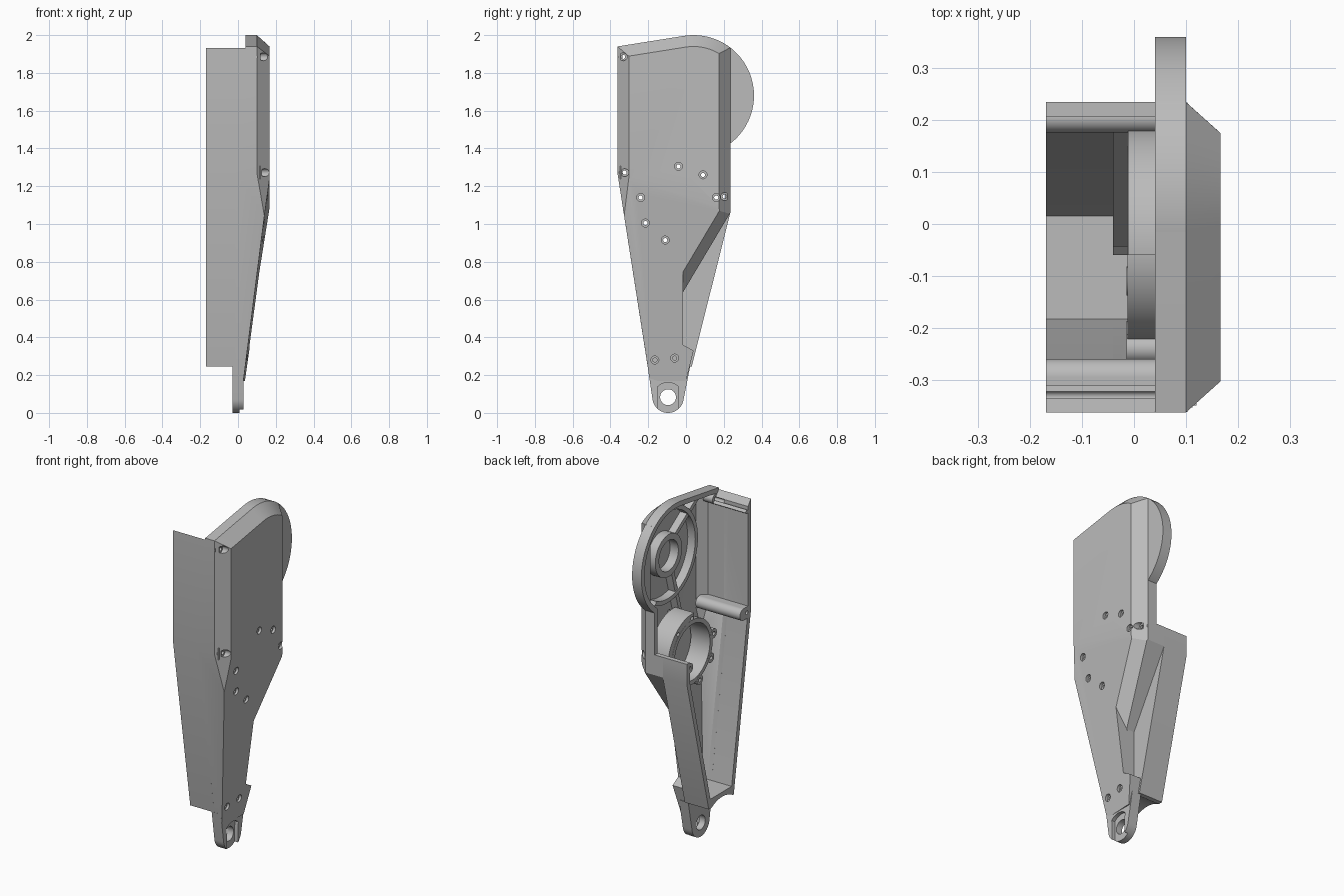
import bpy, bmesh, math
from mathutils import Vector

cube = bpy.data.objects.get("Cube")
if cube:
    bpy.data.objects.remove(cube)

grey = bpy.data.materials.new("matte grey")
grey.use_nodes = True
colour = (0.5, 0.5, 0.5, 1)
grey.diffuse_color = colour
grey.node_tree.nodes["Principled BSDF"].inputs["Base Color"].default_value = colour

TOP_X, RIM_X, OPEN_X, STEP_X = 0.167, 0.10, -0.17, -0.013
WALL = 0.028
FLOOR_X = TOP_X - WALL
HIP = (0.04, 1.68)
MOTOR = (-0.04, 1.105)
ANKLE = (-0.095, 0.083)
cutters = set()


def finish(name, bm):
    bmesh.ops.recalc_face_normals(bm, faces=bm.faces)
    mesh = bpy.data.meshes.new(name)
    bm.to_mesh(mesh)
    bm.free()
    mesh.materials.append(grey)
    obj = bpy.data.objects.new(name, mesh)
    bpy.context.collection.objects.link(obj)
    return obj


def arc(centre, r, a0, a1, steps):
    angles = [math.radians(a0 + (a1 - a0) * i / steps) for i in range(steps + 1)]
    return [(centre[0] + r * math.cos(a), centre[1] + r * math.sin(a)) for a in angles]


def prism(name, outline, x0, x1, planes=()):
    """Extrude a y-z outline along x, then trim it with planes."""
    bm = bmesh.new()
    near, far = ([bm.verts.new((x, y, z)) for y, z in outline] for x in (x0, x1))
    bm.faces.new(near)
    bm.faces.new(far)
    for i in range(len(outline)):
        bm.faces.new((near[i - 1], near[i], far[i], far[i - 1]))
    for co, no in planes:
        bmesh.ops.bisect_plane(bm, geom=bm.verts[:] + bm.edges[:] + bm.faces[:],
                               dist=1e-5, plane_co=co, plane_no=no, clear_outer=True)
        rim = [e for e in bm.edges if e.is_boundary]
        if rim:
            bmesh.ops.holes_fill(bm, edges=rim, sides=0)
    return finish(name, bm)


def cylinder(name, centre, r, x0, x1, steps=40):
    return prism(name, arc(centre, r, 0, 360, steps)[:-1], x0, x1)


def sector(name, centre, r0, r1, a0, a1, x0, x1):
    return prism(name, arc(centre, r1, a0, a1, 48) + arc(centre, r0, a1, a0, 48), x0, x1)


def rib(name, start, end, width, x0, x1):
    s, e = Vector(start), Vector(end)
    d = (e - s).normalized()
    side = Vector((-d.y, d.x)) * width / 2
    return prism(name, [tuple(q) for q in (s + side, e + side, e - side, s - side)], x0, x1)


def cut(obj, *tools):
    for tool in tools:
        tool.hide_render = True
        cutters.add(tool)
        mod = obj.modifiers.new("cut", 'BOOLEAN')
        mod.operation, mod.solver, mod.object = 'DIFFERENCE', 'EXACT', tool
        bpy.context.view_layer.objects.active = obj
        bpy.ops.object.modifier_apply(modifier=mod.name)
    return obj


def normals(outline):
    pairs = zip(outline, outline[1:] + outline[:1])
    return [Vector((a[1] - b[1], b[0] - a[0])).normalized() for a, b in pairs]


def inset(outline, d):
    ns, result = normals(outline), []
    for i, p in enumerate(outline):
        a, b = ns[i - 1], ns[i]
        result.append(tuple(Vector(p) - (a + b) * d / (1 + a.dot(b))))
    return result


# Outlines: the notched outer cover and the fuller open frame
upper = [(-0.363, 1.27), (-0.363, 1.94)] + arc(HIP, 0.32, 100, 52.5, 8) + [(0.235, 1.06)]
cover = upper + [(-0.015, 0.64), (-0.015, 0.36), (0.04, 0.33), (0.0, 0.17), (-0.191, 0.17)]
frame = upper + [(0.03, 0.245), (-0.203, 0.245)]

# Sloped rim around the cover and the long taper towards the ankle
cover_planes = []
for p, n in list(zip(cover, normals(cover)))[:len(upper) - 1]:
    no = Vector((0.06, 0.067 * n.x, 0.067 * n.y)).normalized()
    cover_planes.append((Vector((RIM_X, p[0], p[1])), no))
a, b, c = (Vector(v) for v in ((TOP_X, -0.363, 1.26), (TOP_X, 0.235, 1.07), (0.03, -0.09, 0.15)))
taper = (b - a).cross(c - a).normalized()
cover_planes.append((a, taper if taper.x > 0 else -taper))


def plane_x(plane, y, z):
    co, no = plane
    return co.x - (no.y * (y - co.y) + no.z * (z - co.z)) / no.x


def outer_x(y, z):
    return min([plane_x(plane, y, z) for plane in cover_planes] + [TOP_X])


# Bevel along the diagonal edge of the notch, following the taper
n = normals(cover)[len(upper) - 1]
p0, p1 = (Vector(p) for p in cover[len(upper) - 1:len(upper) + 1])
q0 = p0 - n * 0.055
e0, e1, i0 = (Vector((plane_x(cover_planes[-1], *p) - drop, p.x, p.y))
              for p, drop in ((p0, 0.06), (p1, 0.06), (q0, 0)))
slant = (e1 - e0).cross(i0 - e0).normalized()
slant = slant if slant.x > 0 else -slant


def notch_bevel(name, y, depth):
    box = [(y, 0.5), (y, 1.4), (0.4, 1.4), (0.4, 0.5)]
    return prism(name, box, -0.1, 0.4, [(e0 - slant * depth, -slant)])


# Cutting volumes
inner_planes = [(co - no * WALL, no) for co, no in cover_planes]
floor_plane = (Vector((0, 0, 0.3)), Vector((0, 0, -1)))
cover_cavity = prism("cover_cavity", inset(cover, WALL), -0.3, FLOOR_X,
                     inner_planes + [floor_plane])
cut(cover_cavity, notch_bevel("inner_bevel", -0.06, 0.02))
frame_cavity = prism("frame_cavity", inset(frame, WALL), -0.3, -0.04, [floor_plane])
top_opening = prism("top_opening", [(-0.372, 1.942), (-0.372, 2.2), (0.5, 2.2), (0.5, 1.18),
                                    (-0.26, 1.18), (-0.26, 1.8)], -0.4, 0.04)
hip_opening = cylinder("hip_opening", HIP, 0.29, -0.4, 0.088, 64)
ankle_arch = cylinder("ankle_arch", ANKLE, 0.19, -0.4, -0.031, 64)

# Screw holes with counterbores
motor_holes = [(-0.04, 1.305), (0.09, 1.26), (0.16, 1.14),
               (-0.24, 1.14), (-0.215, 1.005), (-0.11, 0.915)]
post_holes = [(-0.333, 1.885), (-0.325, 1.272), (0.205, 1.145)]
ankle_holes = [(-0.165, 0.28), (-0.06, 0.29)]
holes = []
for p in motor_holes + post_holes + ankle_holes:
    holes.append((p, cylinder("screw_hole", p, 0.011, -0.35, 0.3, 16),
                  cylinder("screw_seat", p, 0.021, outer_x(*p) - 0.015, 0.3, 20)))

# Main shell
shell = prism("outer_cover", cover, STEP_X, TOP_X, cover_planes)
cut(shell, notch_bevel("outer_bevel", -0.0151, 0), cover_cavity, top_opening, hip_opening)
for p, drill, seat in holes:
    cut(shell, drill, seat)
walls = prism("side_walls", frame, OPEN_X, STEP_X)
cut(walls, frame_cavity, cover_cavity, top_opening, ankle_arch)
parts = [shell, walls]

# Round hip flange standing out at the back, with a lower ring, hub and ribs inside
parts.append(cut(cylinder("hip_plate", HIP, 0.318, 0.086, RIM_X, 72), cover_cavity))
parts.append(cut(cylinder("hip_rim", HIP, 0.32, 0.04, RIM_X, 72), hip_opening, cover_cavity))
parts.append(sector("hip_inner_ring", HIP, 0.255, 0.28, 65, 295, 0.09, FLOOR_X))
bore = cylinder("hub_bore", HIP, 0.09, -0.3, 0.3, 40)
parts.append(cut(cylinder("hip_hub", HIP, 0.125, 0.085, FLOOR_X, 48), bore))
parts.append(rib("upper_rib", (-0.04, 1.77), (-0.25, 1.91), 0.025, 0.095, FLOOR_X))
parts.append(rib("lower_rib", (-0.01, 1.57), (-0.09, 1.28), 0.025, 0.095, FLOOR_X))

# Motor mount ring with a thicker back quarter and screw bosses
motor_bore = cylinder("motor_bore", MOTOR, 0.165, -0.3, 0.3, 64)
parts.append(cut(cylinder("motor_ring", MOTOR, 0.19, STEP_X, 0.112, 64), motor_bore))
back_wall = sector("motor_back_wall", MOTOR, 0.166, 0.226, -5, 95, STEP_X + 0.001, 0.112)
parts.append(cut(back_wall, *[drill for p, drill, seat in holes[:3]]))
for p, drill, seat in holes[3:6]:
    parts.append(cut(cylinder("motor_boss", p, 0.028, STEP_X - 0.001, 0.112, 24), drill))

# Screw posts along the walls
for p, drill, seat in holes[6:9]:
    post = cylinder("wall_post", p, 0.029, OPEN_X, outer_x(*p) - 0.03, 24)
    parts.append(cut(post, drill, top_opening))
shelf = rib("front_shelf", (-0.35, 1.272), (-0.295, 1.272), 0.07, OPEN_X, 0.12)
shelf_nose = cylinder("front_shelf_nose", (-0.295, 1.272), 0.035, OPEN_X, 0.12, 32)
parts += [cut(shelf, holes[7][1]), cut(shelf_nose, holes[7][1])]

# Ankle tab with pivot hole and a pocket open at the bottom
tab_outline = [(-0.203, 0.245), (0.022, 0.245)] + arc(ANKLE, 0.083, -8, -172, 20)
tab = prism("ankle_tab", tab_outline, -0.03, 0.03)
pocket = prism("ankle_pocket", [(-0.147, -0.1), (-0.147, 0.1)]
               + arc(ANKLE, 0.078, 135, 45, 8) + [(-0.043, 0.1), (-0.043, -0.1)], 0.008, 0.2)
parts.append(cut(tab, cylinder("pivot_hole", ANKLE, 0.042, -0.3, 0.3, 32), pocket))

# Tidy up cutters, then smooth the round surfaces
for tool in cutters:
    bpy.data.objects.remove(tool)
for obj in parts:
    bpy.ops.object.select_all(action='DESELECT')
    obj.select_set(True)
    bpy.context.view_layer.objects.active = obj
    bpy.ops.object.shade_smooth_by_angle(angle=math.radians(25))
